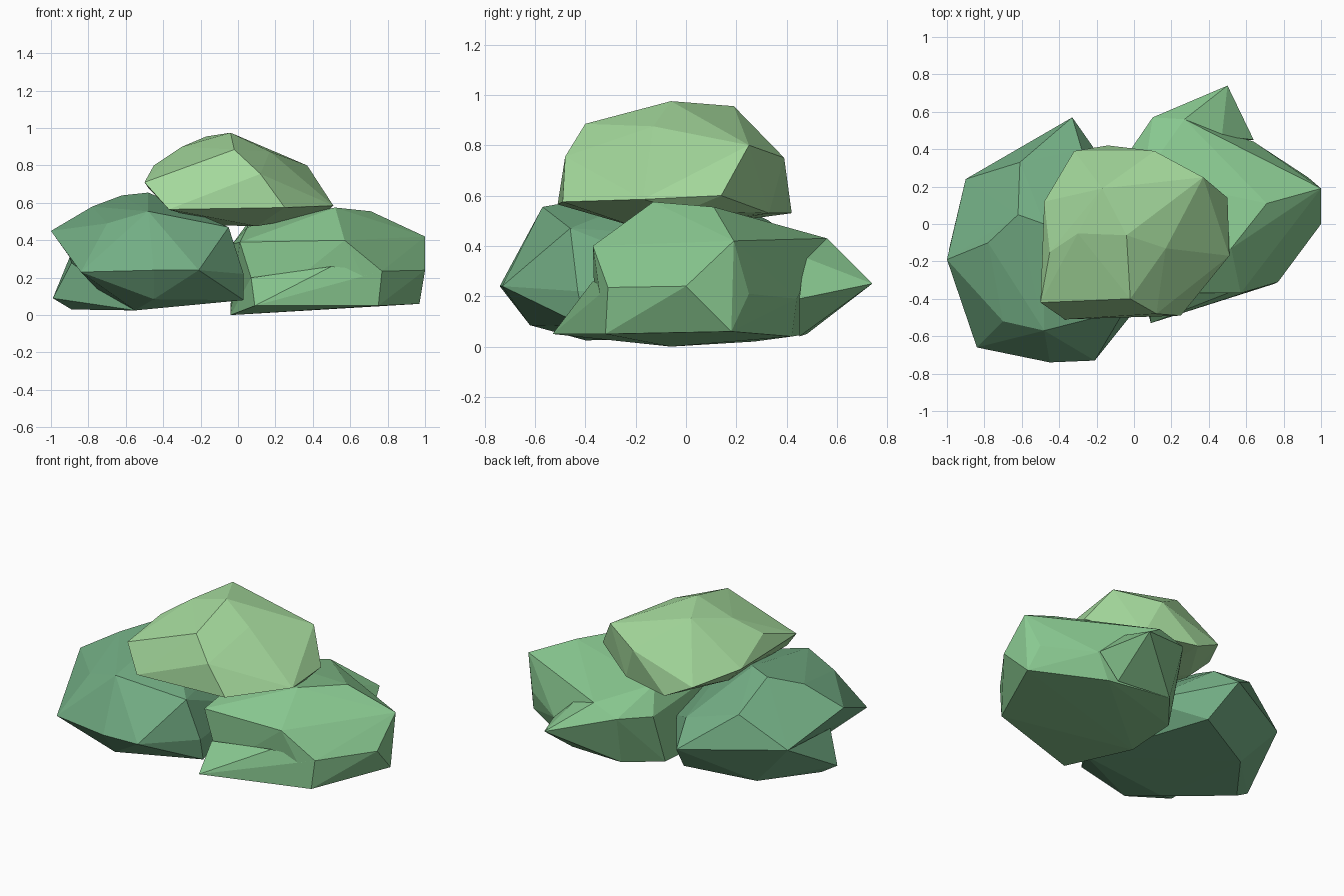
import bpy, bmesh


def clump(name, color, points):
    """Faceted foliage clump: the hull around a few corner points."""
    bm = bmesh.new()
    for p in points:
        bm.verts.new(p)
    bmesh.ops.convex_hull(bm, input=bm.verts)
    junk = [v for v in bm.verts if not v.link_faces]
    bmesh.ops.delete(bm, geom=junk, context='VERTS')
    bmesh.ops.recalc_face_normals(bm, faces=bm.faces)
    mesh = bpy.data.meshes.new(name)
    bm.to_mesh(mesh)
    bm.free()
    mat = bpy.data.materials.get(color[0]) or bpy.data.materials.new(color[0])
    mat.diffuse_color = color[1]
    mesh.materials.append(mat)
    obj = bpy.data.objects.new(name, mesh)
    bpy.context.collection.objects.link(obj)
    return obj


LIGHT = ("light_leaf", (0.37, 0.69, 0.33, 1))
MID = ("mid_leaf", (0.25, 0.58, 0.28, 1))
DARK = ("dark_leaf", (0.17, 0.42, 0.23, 1))

# Upper clump
clump("top_clump", LIGHT, [
    (-0.04, -0.06, 0.975), (-0.17, 0.19, 0.955), (-0.02, -0.40, 0.885),
    (-0.30, -0.05, 0.90), (-0.45, -0.15, 0.80), (0.17, -0.13, 0.875),
    (0.37, 0.25, 0.80), (0.11, 0.39, 0.75), (-0.32, 0.39, 0.62),
    (-0.50, -0.42, 0.71), (0.12, -0.48, 0.755), (-0.48, 0.12, 0.68),
    (-0.37, -0.51, 0.565), (0.25, -0.49, 0.575), (0.51, -0.17, 0.585),
    (0.50, 0.14, 0.60), (0.46, 0.0, 0.54), (-0.14, 0.42, 0.53),
    (0.20, 0.33, 0.53), (0.10, -0.20, 0.475), (-0.10, 0.05, 0.48),
    (-0.36, 0.08, 0.56),
])

# Left clump and its low foot
clump("left_clump", DARK, [
    (-0.48, 0.0, 0.655), (-0.62, 0.05, 0.64), (-0.78, -0.10, 0.58),
    (-0.48, -0.57, 0.555), (-0.70, -0.52, 0.49), (-1.0, -0.19, 0.45),
    (-0.61, 0.33, 0.50), (-0.05, -0.46, 0.47), (-0.90, 0.24, 0.31),
    (-0.33, 0.57, 0.29), (-0.28, 0.40, 0.42), (-0.84, -0.66, 0.23),
    (-0.45, -0.74, 0.24), (-0.21, -0.73, 0.24), (0.03, -0.43, 0.22),
    (0.03, -0.40, 0.08), (-0.45, -0.62, 0.085), (-0.25, 0.38, 0.09),
    (-0.65, 0.20, 0.03), (-0.55, -0.40, 0.025), (0.0, 0.10, 0.25),
])
clump("left_foot", DARK, [
    (-0.99, -0.14, 0.09), (-0.89, -0.21, 0.28), (-0.90, 0.24, 0.31),
    (-0.65, 0.20, 0.03), (-0.89, -0.12, 0.03), (-0.55, -0.40, 0.025),
])

# Right clump
clump("right_clump", MID, [
    (0.52, -0.13, 0.575), (0.71, 0.11, 0.555), (0.57, -0.37, 0.40),
    (1.0, 0.19, 0.42), (1.0, 0.0, 0.24), (0.77, -0.31, 0.235),
    (0.75, -0.32, 0.05), (0.97, 0.18, 0.06), (0.93, 0.25, 0.21),
    (0.05, -0.10, 0.47), (0.05, 0.25, 0.49), (-0.03, -0.08, 0.38),
    (0.01, -0.36, 0.39), (0.08, -0.36, 0.20), (0.12, -0.36, 0.04),
    (-0.04, -0.06, 0.0), (-0.04, 0.27, 0.02), (-0.03, 0.38, 0.35),
    (0.13, 0.48, 0.05), (0.10, 0.57, 0.37), (0.27, 0.56, 0.43),
    (0.64, 0.44, 0.19), (0.55, 0.42, 0.04),
])
# Front foot and back spike of the right clump
clump("right_front_foot", MID, [
    (0.09, -0.53, 0.05), (0.07, -0.37, 0.20), (0.50, -0.37, 0.26),
    (0.77, -0.31, 0.235), (0.75, -0.32, 0.05), (-0.04, -0.06, 0.0),
])
clump("right_back_tip", MID, [
    (0.50, 0.74, 0.25), (0.27, 0.56, 0.43), (0.47, 0.47, 0.355),
    (0.64, 0.45, 0.19), (0.50, 0.45, 0.04), (0.13, 0.48, 0.05),
    (0.10, 0.57, 0.37),
])
